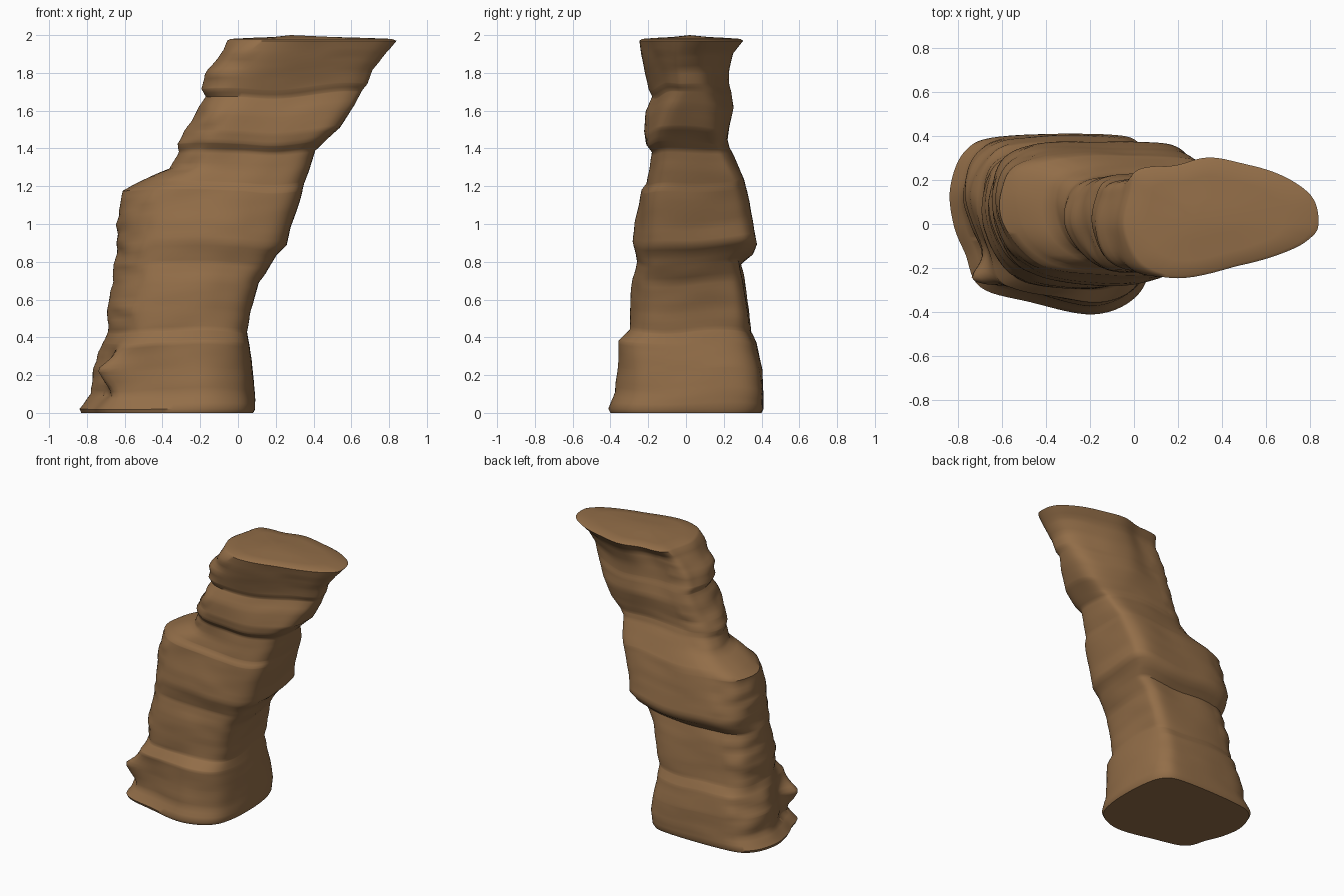
import bpy, bmesh, math
from mathutils import Vector, noise

if "Cube" in bpy.data.objects:
    bpy.data.objects.remove(bpy.data.objects["Cube"])

# Silhouette stations: z, x min, x max, y min, y max
STATIONS = [
    (0.00, -0.83, 0.08, -0.40, 0.40), (0.02, -0.84, 0.09, -0.41, 0.41),
    (0.10, -0.77, 0.09, -0.37, 0.41), (0.23, -0.76, 0.08, -0.36, 0.40),
    (0.37, -0.72, 0.06, -0.36, 0.37), (0.43, -0.69, 0.05, -0.30, 0.34),
    (0.55, -0.69, 0.07, -0.29, 0.33), (0.70, -0.66, 0.11, -0.28, 0.31),
    (0.79, -0.66, 0.17, -0.26, 0.29), (0.85, -0.65, 0.21, -0.27, 0.36),
    (0.90, -0.65, 0.26, -0.28, 0.38), (1.00, -0.64, 0.28, -0.27, 0.36),
    (1.18, -0.61, 0.34, -0.24, 0.32), (1.22, -0.54, 0.35, -0.21, 0.31),
    (1.30, -0.37, 0.38, -0.19, 0.27), (1.39, -0.31, 0.41, -0.18, 0.23),
    (1.43, -0.31, 0.46, -0.21, 0.22), (1.49, -0.28, 0.54, -0.22, 0.23),
    (1.60, -0.22, 0.61, -0.21, 0.25), (1.68, -0.18, 0.65, -0.18, 0.24),
    (1.72, -0.19, 0.68, -0.20, 0.23), (1.80, -0.17, 0.71, -0.22, 0.23),
    (1.90, -0.10, 0.78, -0.24, 0.25), (1.97, -0.05, 0.84, -0.25, 0.30),
]
# Plan outlines in unit box: spreading foot, boxy body, pointed cap
FOOT = [(1, -.35), (1, .4), (.87, .87), (.5, 1), (-.5, .98), (-.85, .82), (-1, .4),
        (-.96, 0), (-.85, -.32), (-.7, -.7), (-.2, -.87), (.42, -1), (.85, -.8)]
BODY = [(1, -.4), (1, .55), (.9, .9), (.5, 1), (-.4, 1), (-.85, .82), (-1, .4),
        (-.98, -.1), (-.8, -.6), (-.48, -.9), (.1, -1), (.5, -.97), (.87, -.8)]
CAP = [(1, -.1), (.92, .38), (.57, .73), (-.04, 1), (-.45, .9), (-.85, .8), (-.95, .45),
       (-1, -.15), (-.85, -.8), (-.45, -1), (.2, -.77), (.67, -.55), (.9, -.35)]
SUB = 7


def smooth_outline(pts):
    """Closed spline through the points, fitted to the unit box."""
    out, n = [], len(pts)
    for i in range(n):
        a, b, c, d = (Vector(pts[(i + k) % n]) for k in (-1, 0, 1, 2))
        for s in range(SUB):
            t = s / SUB
            out.append(b + (c - a) * (t / 2) + (2 * a - 5 * b + 4 * c - d) * (t * t / 2)
                       + (3 * b - a - 3 * c + d) * (t ** 3 / 2))
    return fit(out)


def fit(pts):
    lo = [min(p[k] for p in pts) for k in (0, 1)]
    hi = [max(p[k] for p in pts) for k in (0, 1)]
    return [Vector([2 * (p[k] - lo[k]) / (hi[k] - lo[k]) - 1 for k in (0, 1)]) for p in pts]


def station(z):
    for a, b in zip(STATIONS, STATIONS[1:]):
        if z <= b[0]:
            t = (z - a[0]) / (b[0] - a[0])
            return [p + (q - p) * t for p, q in zip(a, b)][1:]
    return STATIONS[-1][1:]


def ramp(z, lo, hi):
    t = min(max((z - lo) / (hi - lo), 0), 1)
    return t * t * (3 - 2 * t)


foot, body, cap = map(smooth_outline, (FOOT, BODY, CAP))
N = len(foot)
levels = sorted({s[0] for s in STATIONS} | {round(0.05 + 0.025 * i, 3) for i in range(76)})
bm = bmesh.new()


def ring(z):
    x0, x1, y0, y1 = station(z)
    s, t = ramp(z, 0.3, 0.5), ramp(z, 1.25, 1.8)
    plan = fit([f.lerp(b, s).lerp(c, t) for f, b, c in zip(foot, body, cap)])
    fade = min(1, z / 0.1)
    verts = []
    for u, v in plan:
        p = Vector(((x0 + x1) / 2 + u * (x1 - x0) / 2, (y0 + y1) / 2 + v * (y1 - y0) / 2, z))
        # broad lumps everywhere, finer layers on the weathered left side
        n = noise.noise(p * 4) * 0.01
        n += noise.noise(Vector((p.x * 5, p.y * 5, z * 17))) * (0.014 if u < -0.6 else 0.003)
        p += Vector((u, v, 0)).normalized() * n * fade
        # strata slope gently around the pillar
        p.z += 0.04 * noise.noise(Vector((p.x * 2.5, p.y * 2.5, 4))) * fade * min(1, (1.97 - z) / 0.1)
        # jutting flake at the lower front left corner
        d = (p - Vector((-0.67, -0.27, 0.22))).length
        p += Vector((-0.13, -0.02, 0)) * math.exp(-(d / 0.08) ** 2)
        verts.append(bm.verts.new(p))
    return verts


def bridge(a, b):
    for i in range(N):
        j = (i + 1) % N
        bm.faces.new((a[i], a[j], b[j], b[i]))


# Stacked body
rings = [ring(z) for z in levels]
for a, b in zip(rings, rings[1:]):
    bridge(a, b)

# Flat base and slightly domed top
bm.faces.new(list(reversed(rings[0])))
last = rings[-1]
for k, z in ((0.95, 1.98), (0.7, 1.985), (0.35, 1.99)):
    inner = [bm.verts.new((0.32 + (v.co.x - 0.32) * k, 0.02 + (v.co.y - 0.02) * k, z))
             for v in rings[-1]]
    bridge(last, inner)
    last = inner
tip = bm.verts.new((0.28, 0.02, 2.0))
for i in range(N):
    bm.faces.new((last[i], last[(i + 1) % N], tip))

bmesh.ops.recalc_face_normals(bm, faces=bm.faces)
mesh = bpy.data.meshes.new("rock_pillar")
bm.to_mesh(mesh)
bm.free()
pillar = bpy.data.objects.new("rock_pillar", mesh)
bpy.context.collection.objects.link(pillar)

stone = bpy.data.materials.new("brown_stone")
stone.diffuse_color = (0.29, 0.155, 0.065, 1)
stone.use_nodes = True
stone.node_tree.nodes["Principled BSDF"].inputs["Base Color"].default_value = stone.diffuse_color
mesh.materials.append(stone)

bpy.context.view_layer.objects.active = pillar
pillar.select_set(True)
bpy.ops.object.shade_smooth_by_angle(angle=math.radians(50))
